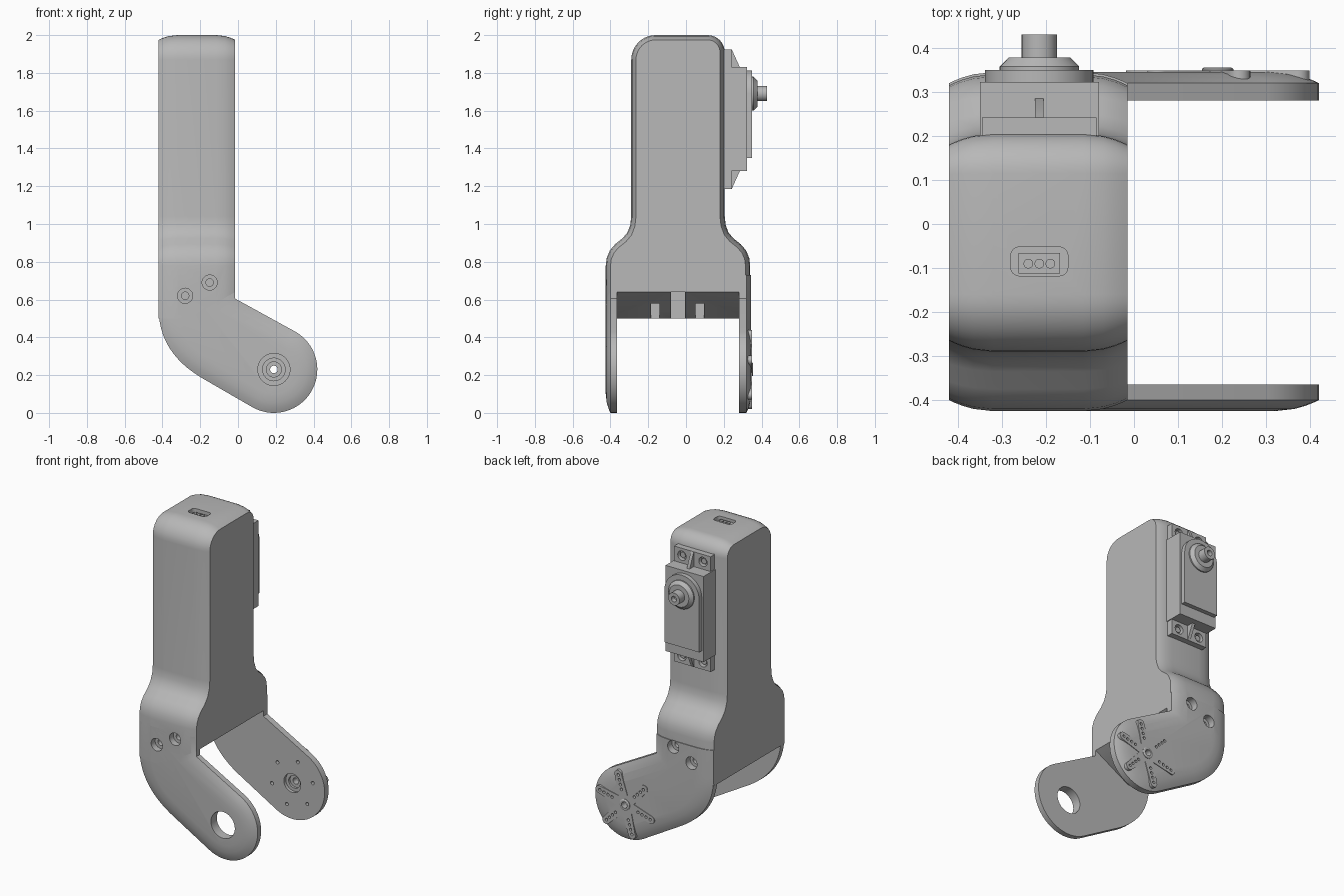
import bpy, bmesh, math
from mathutils import Vector

if "Cube" in bpy.data.objects:
    bpy.data.objects.remove(bpy.data.objects["Cube"])

grey = bpy.data.materials.new("matte_grey")
grey.use_nodes = True
grey.diffuse_color = (0.48, 0.48, 0.48, 1)
grey.node_tree.nodes["Principled BSDF"].inputs["Base Color"].default_value = grey.diffuse_color

COL_L, COL_R = -0.42, -0.015      # column sides
PIVOT = (0.19, 0.23)              # joint centre in x, z
SERVO_X = -0.215
CROWN = 0.025                     # drop of the rounded edges
STEPS = [0, 0.012, 0.03, 0.055, 0.1]


def drop(t):
    return CROWN * (1 - t / 0.1) ** 2


def finish(name, bm, cutter=None):
    bmesh.ops.recalc_face_normals(bm, faces=bm.faces)
    mesh = bpy.data.meshes.new(name)
    bm.to_mesh(mesh)
    bm.free()
    ob = bpy.data.objects.new(name, mesh)
    bpy.context.collection.objects.link(ob)
    mesh.materials.append(grey)
    bpy.ops.object.select_all(action='DESELECT')
    bpy.context.view_layer.objects.active = ob
    ob.select_set(True)
    if cutter:
        mod = ob.modifiers.new("cut", 'BOOLEAN')
        mod.operation, mod.solver, mod.object = 'DIFFERENCE', 'EXACT', cutter
        bpy.ops.object.modifier_apply(modifier="cut")
    bpy.ops.object.shade_smooth_by_angle(angle=math.radians(32))
    return ob


def hide(ob):
    ob.hide_render = True
    ob.hide_set(True)
    return ob


def loft(bm, rings, wrap=False):
    """Skin closed rings of points, capping both ends unless wrapped."""
    rows = [[bm.verts.new(p) for p in ring] for ring in rings]
    pairs = list(zip(rows, rows[1:])) + ([(rows[-1], rows[0])] if wrap else [])
    for a, b in pairs:
        for i in range(len(a)):
            j = (i + 1) % len(a)
            bm.faces.new((a[i], a[j], b[j], b[i]))
    if not wrap:
        bm.faces.new(rows[0])
        bm.faces.new(rows[-1])


def arc(cx, cy, r, a0, a1, n):
    return [(cx + r * math.cos(math.radians(a0 + (a1 - a0) * i / n)),
             cy + r * math.sin(math.radians(a0 + (a1 - a0) * i / n))) for i in range(n + 1)]


def lathe(bm, x, z, prof, n=32, wrap=False):
    """Turned part along y from (radius, y) pairs."""
    loft(bm, [[(px, y, pz) for px, pz in arc(x, z, r, 0, 360, n)[:-1]] for r, y in prof], wrap)


def box(bm, x0, x1, y0, y1, z0, z1):
    loft(bm, [[(x0, y0, z), (x1, y0, z), (x1, y1, z), (x0, y1, z)] for z in (z0, z1)])


def prism(bm, pts, y0, y1):
    loft(bm, [[(x, y, z) for x, z in pts] for y in (y0, y1)])


def inset(pts, d, closed=True):
    """Offset a counter-clockwise outline inward by d."""
    out, n = [], len(pts)
    for i, p in enumerate(pts):
        p = Vector(p)
        a = Vector(pts[i - 1]) if closed or i else None
        b = Vector(pts[(i + 1) % n]) if closed or i < n - 1 else None
        dirs = [v.normalized() for v in ((p - a) if a else None, (b - p) if b else None) if v]
        normals = [Vector((-v.y, v.x)) for v in dirs]
        m = sum(normals, Vector((0, 0))).normalized()
        out.append(tuple(p + m * (d / m.dot(normals[0]))))
    return out


def cut_plane(bm, co, no):
    res = bmesh.ops.bisect_plane(bm, geom=bm.verts[:] + bm.edges[:] + bm.faces[:],
                                 plane_co=co, plane_no=no, clear_outer=True)
    edges = [e for e in res["geom_cut"] if isinstance(e, bmesh.types.BMEdge)]
    bmesh.ops.contextual_create(bm, geom=edges)


# Cutter for the column: screw holes, top socket, underside slots
SCREWS = [(-0.28, 0.62), (-0.15, 0.69)]
bm = bmesh.new()
for x, z in SCREWS:
    lathe(bm, x, z, [(0.04, -0.5), (0.04, -0.385), (0.02, -0.385), (0.02, -0.25)])
    lathe(bm, x, z, [(0.04, 0.42), (0.04, 0.3), (0.02, 0.3), (0.02, 0.17)])
corners = [p for i, (sx, sy) in enumerate([(1, 1), (-1, 1), (-1, -1), (1, -1)])
           for p in arc(SERVO_X + sx * 0.045, -0.085 + sy * 0.013, 0.02, 90 * i, 90 * i + 90, 4)]
loft(bm, [[(x, y, z) for x, y in corners] for z in (1.95, 2.05)])
box(bm, -0.36, 0.02, -0.08, -0.005, 0.4, 0.64)
for y in (-0.185, 0.05):
    box(bm, -0.26, -0.12, y, y + 0.045, 0.45, 0.62)
column_cutter = hide(finish("column_cutter", bm))

# Column: flared side profile swept across x with crowned edges
right = [(0.34, 0.5), (0.34, 0.78), (0.335, 0.82), (0.318, 0.86), (0.29, 0.893),
         (0.25, 0.925), (0.225, 0.955), (0.21, 0.995), (0.205, 1.04)]
left = [(-0.29, 1.04), (-0.295, 0.995), (-0.31, 0.955), (-0.335, 0.925), (-0.375, 0.893),
        (-0.403, 0.86), (-0.42, 0.82), (-0.425, 0.78), (-0.425, 0.5)]
profile = right + arc(0.115, 1.91, 0.09, 0, 90, 8) + arc(-0.16, 1.87, 0.13, 90, 180, 10) + left
stations = [(COL_L + t, drop(t)) for t in STEPS] + [(COL_R - t, drop(t)) for t in reversed(STEPS)]
bm = bmesh.new()
loft(bm, [[(x, y, z) for y, z in inset(profile, d, False)] for x, d in stations])
cut_plane(bm, (COL_R, 0, 0.64), (0.5, 0, -0.875))
finish("column", bm, column_cutter)

# Leg outline shared by both fork plates
bend = []
for i in range(1, 13):
    t = i / 12
    bend.append(((1 - t) ** 2 * -0.42 + 2 * t * (1 - t) * -0.42 + t * t * -0.2,
                 (1 - t) ** 2 * 0.55 + 2 * t * (1 - t) * 0.325 + t * t * 0.19))
leg = ([(COL_L, 0.85), (COL_L, 0.55)] + bend + arc(*PIVOT, 0.23, -120, 60, 28)
       + [(COL_R, 0.605), (COL_R, 0.85)])


def plate(name, inner, outer, cutter):
    s = 1 if outer > 0 else -1
    bm = bmesh.new()
    loft(bm, [[(x, inner, z) for x, z in leg]]
         + [[(x, outer - s * drop(t), z) for x, z in inset(leg, t)] for t in STEPS])
    cut_plane(bm, (0, 0, 0.73), (0, 0, 1))
    finish(name, bm, cutter)


# Front fork plate with a large bearing hole
bm = bmesh.new()
lathe(bm, *PIVOT, [(0.085, -0.5), (0.085, -0.3)], 48)
for x, z in SCREWS:
    lathe(bm, x, z, [(0.04, -0.5), (0.04, -0.385), (0.02, -0.385), (0.02, -0.25)])
plate("front_fork_plate", -0.365, -0.425, hide(finish("front_plate_cutter", bm)))

# Back fork plate with stepped bore and horn holes
ARMS = [15 + 60 * k for k in range(6)]
bm = bmesh.new()
lathe(bm, *PIVOT, [(0.06, 0.25), (0.06, 0.3), (0.04, 0.3), (0.04, 0.315), (0.02, 0.315), (0.02, 0.4)])
for x, z in SCREWS:
    lathe(bm, x, z, [(0.04, 0.42), (0.04, 0.3), (0.02, 0.3), (0.02, 0.17)])
for a in ARMS:
    lathe(bm, *arc(*PIVOT, 0.15, a, a, 1)[0], [(0.011, 0.25), (0.011, 0.31)], 12)
    for r in (0.095, 0.125, 0.155, 0.185):
        lathe(bm, *arc(*PIVOT, r, a, a, 1)[0], [(0.009, 0.33), (0.009, 0.4)], 12)
back_cutter = hide(finish("back_plate_cutter", bm))
plate("back_fork_plate", 0.28, 0.345, back_cutter)

# Six-armed horn on the back plate
star = []
for a in ARMS:
    star += arc(*PIVOT, 0.065, a - 30, a - 30, 1)[:1]
    tip = arc(*PIVOT, 0.19, a, a, 1)[0]
    star += arc(*tip, 0.025, a - 80, a + 80, 8)
bm = bmesh.new()
prism(bm, star, 0.318, 0.349)
finish("star_horn", bm, back_cutter)
bm = bmesh.new()
lathe(bm, *PIVOT, [(0.02, 0.33), (0.036, 0.33), (0.036, 0.352), (0.03, 0.356), (0.02, 0.356)], wrap=True)
finish("horn_hub", bm)

# Socket plug in the top
bm = bmesh.new()
box(bm, SERVO_X - 0.047, SERVO_X + 0.047, -0.112, -0.066, 1.94, 1.985)
finish("socket_plug", bm)
for i in (-1, 0, 1):
    bpy.ops.mesh.primitive_cylinder_add(vertices=16, radius=0.011, depth=0.01,
                                        location=(SERVO_X + i * 0.025, -0.09, 1.987))
    pin = bpy.context.object
    pin.name = "socket_pin"
    pin.data.materials.append(grey)

# Servo case and raised lid
bm = bmesh.new()
box(bm, -0.35, -0.08, 0.19, 0.322, 1.28, 1.83)
finish("servo_case", bm)
bm = bmesh.new()
prism(bm, [(-0.338, 1.35), (-0.092, 1.35)] + arc(SERVO_X, 1.69, 0.123, 0, 180, 20), 0.315, 0.35)
finish("servo_lid", bm)

# Servo output boss and shaft
bm = bmesh.new()
lathe(bm, SERVO_X, 1.69, [(0.09, 0.34), (0.09, 0.358), (0.07, 0.378), (0.04, 0.378), (0.04, 0.43),
                          (0.018, 0.43), (0.018, 0.4)])
finish("servo_shaft", bm)

# Servo mounting tabs with screw holes, gussets and screws
for label, edge, end in (("upper", 1.83, 1.925), ("lower", 1.28, 1.185)):
    zc = (edge + end) / 2
    s = 1 if end > edge else -1
    bm = bmesh.new()
    for sx in (-1, 1):
        lathe(bm, SERVO_X + sx * 0.075, zc, [(0.03, 0.212), (0.03, 0.3)], 20)
    holes = hide(finish(label + "_tab_cutter", bm))
    bm = bmesh.new()
    box(bm, -0.345, -0.085, 0.195, 0.242, *sorted((edge - s * 0.01, end)))
    finish(label + "_servo_tab", bm, holes)
    bm = bmesh.new()
    loft(bm, [[(x, 0.23, edge - s * 0.01), (x, 0.285, edge - s * 0.01),
               (x, 0.285, edge), (x, 0.242, end), (x, 0.23, end)]
              for x in (SERVO_X - 0.01, SERVO_X + 0.01)])
    finish(label + "_tab_gusset", bm)
    for sx in (-1, 1):
        bm = bmesh.new()
        lathe(bm, SERVO_X + sx * 0.075, zc, [(0.018, 0.2), (0.018, 0.232)], 16)
        finish(label + "_tab_screw", bm)
